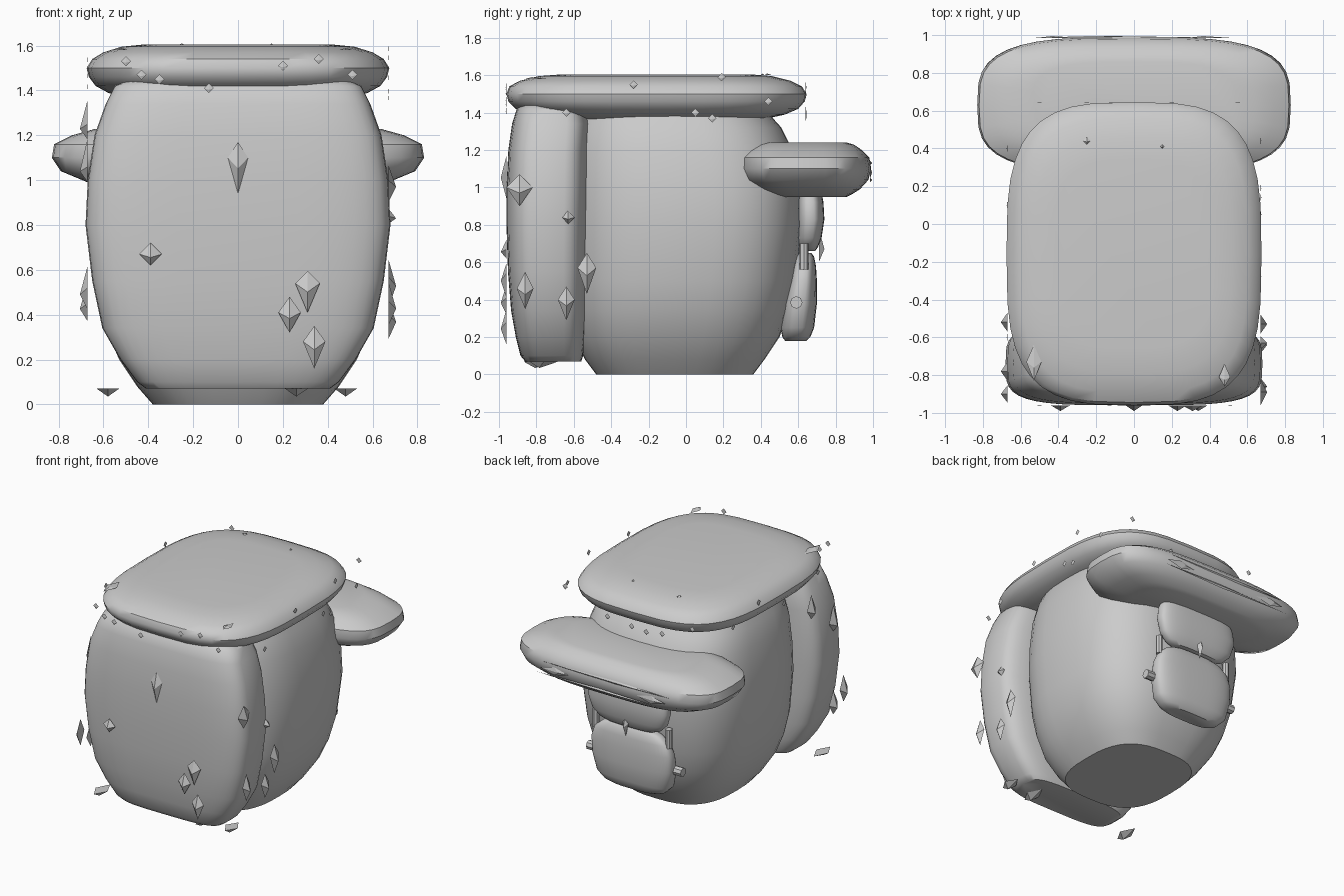
import bpy, math
from mathutils import Vector


def finish(name, verts, faces, angle=40, smooth=True):
    me = bpy.data.meshes.new(name)
    me.from_pydata(verts, [], faces)
    me.update()
    ob = bpy.data.objects.new(name, me)
    bpy.context.collection.objects.link(ob)
    if smooth:
        bpy.ops.object.select_all(action='DESELECT')
        ob.select_set(True)
        bpy.context.view_layer.objects.active = ob
        bpy.ops.object.shade_smooth_by_angle(angle=math.radians(angle))
    return ob


def loft(name, rings, power=3.0, seg=40):
    """Stack superellipse rings given as (z, half width, y min, y max)."""
    verts, faces = [], []
    for z, hx, y0, y1 in rings:
        for i in range(seg):
            a = 2 * math.pi * i / seg
            c, s = math.cos(a), math.sin(a)
            x = math.copysign(abs(c) ** (2 / power), c) * hx
            y = math.copysign(abs(s) ** (2 / power), s) * (y1 - y0) / 2
            verts.append((x, y + (y0 + y1) / 2, z))
    for r in range(len(rings) - 1):
        for i in range(seg):
            j = (i + 1) % seg
            a, b = r * seg, (r + 1) * seg
            faces.append((a + i, a + j, b + j, b + i))
    faces.append(tuple(reversed(range(seg))))
    top = (len(rings) - 1) * seg
    faces.append(tuple(range(top, top + seg)))
    return finish(name, verts, faces)


def kites(name, normal, up, items, depth=0.035):
    """Raised kite shards: centre, half width, length above, length below."""
    n, u = Vector(normal), Vector(up)
    side = u.cross(n)
    verts, faces = [], []
    for c, w, above, below in items:
        c, b = Vector(c), len(verts)
        verts += [c + u * above, c - side * w, c - u * below, c + side * w,
                  c + n * depth - u * below * 0.3]
        faces += [(b + i, b + (i + 1) % 4, b + 4) for i in range(4)]
        faces.append((b + 3, b + 2, b + 1, b))
    return finish(name, verts, faces, smooth=False)


def rod(name, p, q, r):
    p, q = Vector(p), Vector(q)
    bpy.ops.mesh.primitive_cylinder_add(vertices=8, radius=r, depth=(q - p).length,
                                        location=(p + q) / 2)
    ob = bpy.context.object
    ob.name = name
    ob.rotation_euler = (q - p).to_track_quat('Z', 'Y').to_euler()


# main barrel body
loft("body", [(0, .38, -.48, .36), (.08, .45, -.54, .42), (.2, .53, -.6, .50),
              (.34, .59, -.63, .55), (.5, .63, -.65, .59), (.8, .66, -.66, .625),
              (1.0, .65, -.66, .62), (1.2, .62, -.65, .57), (1.32, .58, -.63, .51),
              (1.42, .53, -.6, .42)], 2.8)

# thick front panel
loft("front_panel", [(.07, .41, -.86, -.56), (.1, .45, -.885, -.55), (.2, .525, -.91, -.54),
                     (.34, .605, -.935, -.53), (.55, .65, -.952, -.525), (.8, .68, -.96, -.52),
                     (1.0, .67, -.96, -.515), (1.2, .64, -.95, -.515), (1.34, .59, -.93, -.51),
                     (1.42, .55, -.905, -.53), (1.45, .48, -.87, -.58)], 4)

# padded lid
loft("lid", [(1.365, .5, -.62, .42), (1.39, .58, -.8, .53), (1.42, .635, -.91, .6),
             (1.46, .665, -.95, .635), (1.5, .675, -.96, .645), (1.54, .65, -.945, .62),
             (1.57, .6, -.89, .56), (1.595, .52, -.79, .46), (1.605, .42, -.66, .34)], 3.3)

# wide back shelf
loft("back_shelf", [(.95, .5, .47, .86), (.965, .58, .42, .89), (.99, .67, .36, .93),
                    (1.04, .79, .29, .975), (1.1, .83, .27, .99), (1.16, .82, .275, .98),
                    (1.2, .74, .315, .94), (1.228, .64, .36, .90), (1.24, .54, .4, .86)], 3.3)

# two pouches under the shelf
loft("lower_pouch", [(.18, .2, .53, .645), (.2, .25, .515, .665), (.25, .3, .505, .685),
                     (.38, .33, .515, .70), (.5, .33, .545, .70), (.58, .3, .565, .695),
                     (.63, .24, .58, .685), (.65, .18, .6, .67)], 3)
loft("upper_pouch", [(.66, .2, .61, .69), (.68, .25, .6, .705), (.73, .3, .59, .725),
                     (.83, .33, .59, .74), (.92, .32, .59, .735), (1.0, .28, .6, .72)], 3)

# pouch straps and side pins
for s, tag in ((-1, "left"), (1, "right")):
    rod("strap_" + tag, (s * .3, .63, .56), (s * .3, .63, .70), .024)
    rod("pin_" + tag, (s * .28, .59, .385), (s * .39, .59, .385), .033)

# clasp spike between the pouches
kites("clasp", (0, 1, 0), (0, 0, 1), [((0, .71, .7), .025, .08, .1)], .03)

# shards on the front panel
kites("front_shards", (0, -1, 0), (0, 0, 1),
      [((0, -.96, 1.1), .045, .07, .16), ((-.39, -.96, .67), .05, .05, .05),
       ((.31, -.96, .54), .055, .055, .13), ((.23, -.96, .41), .05, .07, .09),
       ((.34, -.96, .28), .05, .07, .12)], .03)

# shards along both sides
kites("right_shards", (1, 0, 0), (0, 0, 1),
      [((.67, -.89, 1.0), .07, .07, .1), ((.67, -.86, .46), .045, .09, .11),
       ((.67, -.64, .4), .045, .07, .11), ((.67, -.53, .57), .05, .08, .14),
       ((.67, -.63, .84), .035, .035, .035)])
kites("left_shards", (-1, 0, 0), (0, 0, 1),
      [((-.67, -.52, 1.25), .05, .11, .07), ((-.67, -.78, 1.06), .05, .13, .07),
       ((-.67, -.78, .45), .05, .1, .08), ((-.67, -.9, .52), .045, .1, .1)])

# shards on the underside and on the lid
kites("bottom_shards", (0, 0, -1), (0, 1, 0),
      [((-.58, -.78, .07), .05, .1, .09), ((.26, -.78, .07), .05, .1, .09),
       ((.48, -.76, .07), .05, .08, .08)])
kites("lid_shards", (0, 0, 1), (0, 1, 0),
      [((-.53, -.73, 1.58), .04, .09, .1), ((.48, -.81, 1.58), .03, .07, .05),
       ((-.25, .44, 1.6), .02, .02, .02), ((.15, .41, 1.6), .01, .01, .01)], .01)

# small diamonds around the lid rim
d = .022
kites("rim_chips_front", (0, -1, 0), (0, 0, 1),
      [((x, -.96, z), d, d, d) for x, z in
       ((-.5, 1.53), (-.43, 1.47), (-.35, 1.45), (-.13, 1.41), (.2, 1.51), (.36, 1.54),
        (.51, 1.47))], .004)
kites("rim_chips_right", (1, 0, 0), (0, 0, 1),
      [((.67, y, z), d, d, d) for y, z in
       ((-.28, 1.55), (.19, 1.59), (.44, 1.46), (.05, 1.4), (.14, 1.37), (-.64, 1.4))], .004)
kites("rim_chips_left", (-1, 0, 0), (0, 0, 1),
      [((-.67, y, z), d, d, d) for y, z in
       ((-.6, 1.5), (-.2, 1.42), (.1, 1.54), (.4, 1.47))], .004)
kites("rim_chips_back", (0, 1, 0), (0, 0, 1),
      [((x, .64, z), d, d, d) for x, z in
       ((-.5, 1.5), (-.25, 1.4), (-.12, 1.38), (0, 1.39), (.2, 1.41), (.55, 1.54))], .004)

# thin slivers on the back of the shelf
kites("shelf_slivers", (0, 1, 0), (1, 0, 0),
      [((-.1, .985, 1.13), .012, .6, .45), ((.05, .985, 1.04), .012, .5, .6),
       ((-.4, .985, 1.08), .03, .12, .12), ((.4, .985, 1.08), .03, .12, .12)], .01)
